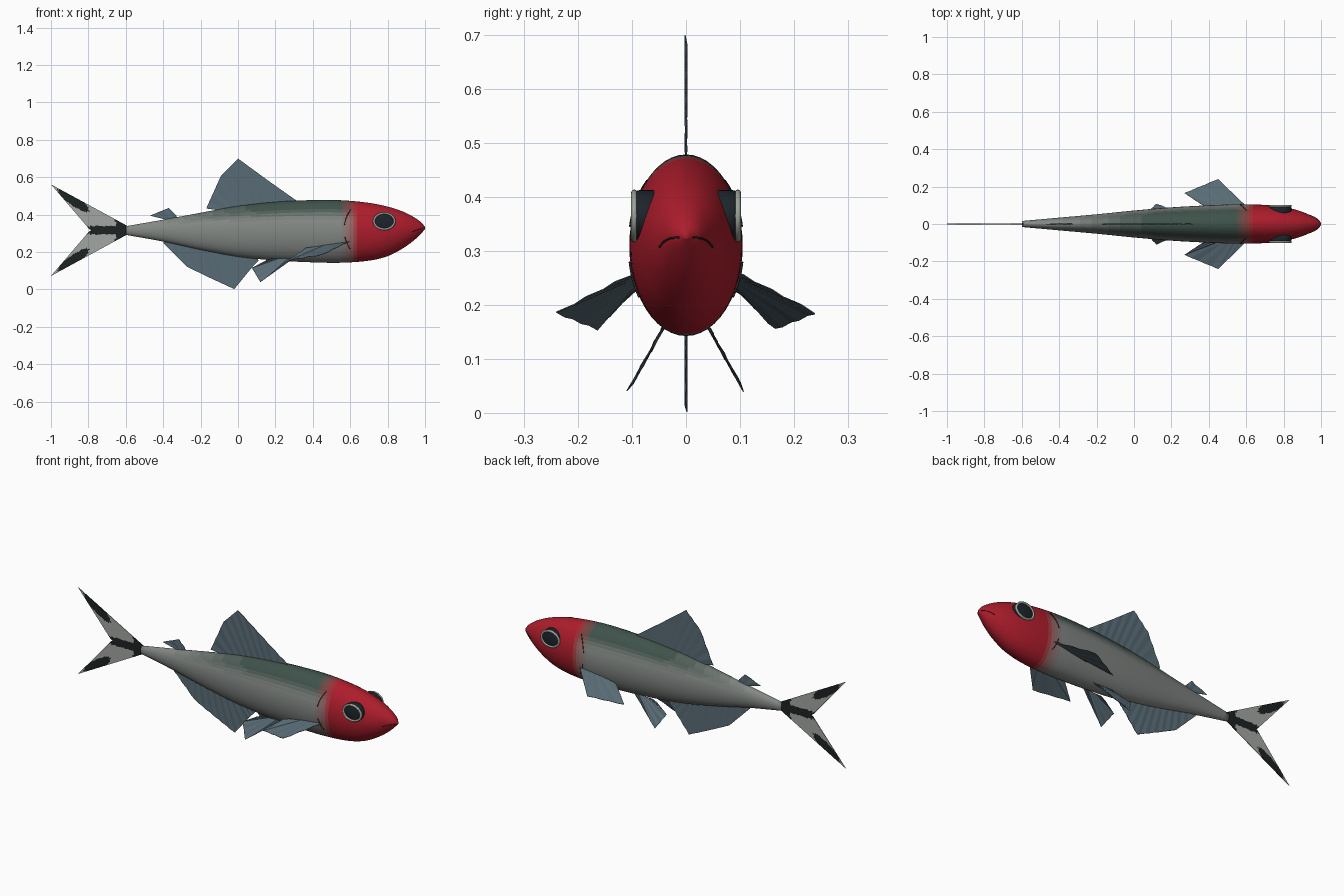
import bpy, bmesh, math
from mathutils import Vector

if "Cube" in bpy.data.objects:
    bpy.data.objects.remove(bpy.data.objects["Cube"])

MATS = {}


def mat(name, col):
    if name not in MATS:
        m = bpy.data.materials.new(name)
        m.diffuse_color = (*col, 1)
        m.use_nodes = True
        m.node_tree.nodes["Principled BSDF"].inputs["Base Color"].default_value = m.diffuse_color
        MATS[name] = m
    return MATS[name]


def mesh_obj(name, verts, faces, mats=(), idx=None, smooth=False):
    me = bpy.data.meshes.new(name)
    me.from_pydata(verts, [], faces)
    for m in mats:
        me.materials.append(m)
    for i, p in enumerate(me.polygons):
        if idx:
            p.material_index = idx[i]
        p.use_smooth = smooth
    bm = bmesh.new()
    bm.from_mesh(me)
    bmesh.ops.recalc_face_normals(bm, faces=bm.faces)
    bm.to_mesh(me)
    bm.free()
    ob = bpy.data.objects.new(name, me)
    bpy.context.collection.objects.link(ob)
    return ob


def step(a, b, x):
    t = min(1, max(0, (x - a) / (b - a)))
    return t * t * (3 - 2 * t)


# Body outline: x, top z, bottom z, half width
PROFILE = [(-0.60, .338, .292, .016), (-0.40, .373, .256, .034), (-0.20, .410, .212, .052),
           (0.0, .446, .175, .072), (0.2, .468, .155, .089), (0.4, .478, .145, .100),
           (0.55, .477, .143, .105), (0.7, .463, .154, .102), (0.8, .443, .178, .091),
           (0.88, .417, .219, .072), (0.94, .387, .262, .048), (0.98, .358, .300, .027),
           (1.0, .334, .322, .006)]


def section(x):
    """Smoothly interpolated top, bottom and half width at x."""
    n = len(PROFILE)
    i = max(k for k in range(n - 1) if PROFILE[k][0] <= x + 1e-9)
    a, b = PROFILE[i], PROFILE[i + 1]
    h = b[0] - a[0]
    t = min(1, (x - a[0]) / h)

    def slope(k, c):
        lo, hi = PROFILE[max(0, k - 1)], PROFILE[min(n - 1, k + 1)]
        return (hi[c] - lo[c]) / (hi[0] - lo[0])
    return [(2*t**3 - 3*t*t + 1) * a[c] + (t**3 - 2*t*t + t) * h * slope(i, c)
            + (3*t*t - 2*t**3) * b[c] + (t**3 - t*t) * h * slope(i + 1, c) for c in (1, 2, 3)]


def skin(x, z, s, lift=0.0):
    """Point on the body side at x, z."""
    top, bot, w = section(x)
    q = (z - (top + bot) / 2) / ((top - bot) / 2)
    return Vector((x, s * (w * math.sqrt(max(0, 1 - q * q)) + lift), z))


# Body with green back and red head blended in steps
GREY, BACK, RED = Vector((.23, .25, .235)), Vector((.05, .085, .07)), Vector((.42, .012, .025))
ROWS, RING, LEV = 80, 48, 6
verts, faces, idx, mats = [], [], [], []
for i in range(ROWS + 1):
    x = -0.6 + 1.6 * math.sin(i / ROWS * math.pi / 2)
    top, bot, w = section(x)
    for j in range(RING):
        a = 2 * math.pi * j / RING
        verts.append((x, w * math.cos(a), (top + bot) / 2 + (top - bot) / 2 * math.sin(a)))
for i in range(ROWS):
    for j in range(RING):
        k = (j + 1) % RING
        faces.append((i*RING + j, i*RING + k, (i+1)*RING + k, (i+1)*RING + j))
        x = (verts[i*RING][0] + verts[(i+1)*RING][0]) / 2
        up = math.sin(2 * math.pi * (j + .5) / RING)
        r = round(step(.54, .66, x) * LEV)
        g = round(step(.35, .8, up) * step(-.5, .15, x) * LEV)
        col = GREY.lerp(BACK, g / LEV).lerp(RED, r / LEV)
        m = mat("skin_red" if r == LEV else f"skin_{r}_{g}", RED if r == LEV else col)
        if m not in mats:
            mats.append(m)
        idx.append(mats.index(m))
for row in (0, ROWS):
    faces.append(tuple(range(row * RING, row * RING + RING)))
    idx.append(0 if row == 0 else mats.index(MATS["skin_red"]))
mesh_obj("body", verts, faces, mats, idx, True)

FIN = mat("fin", (.10, .15, .18))


def fin(name, base, edge, k=5):
    """Pleated fan between a straight base and an outer edge polyline."""
    base, edge = [Vector(p) for p in base], [Vector(p) for p in edge]
    pts = [edge[i].lerp(edge[i+1], j / k) for i in range(len(edge) - 1) for j in range(k)] + [edge[-1]]
    n = len(pts) - 1
    nor = (pts[n // 2] - base[0]).cross(base[1] - base[0]).normalized()
    verts = []
    for i, p in enumerate(pts):
        ripple = nor * .0018 * (-1) ** i
        verts += [base[0].lerp(base[1], i / n), p + ripple]
    ob = mesh_obj(name, verts, [(2*i, 2*i+1, 2*i+3, 2*i+2) for i in range(n)], [FIN])
    s = ob.modifiers.new("thickness", 'SOLIDIFY')
    s.thickness, s.offset = .002, 0


# Fins on the centre line
fin("dorsal_fin", [(.30, 0, .46), (-.08, 0, .42)],
    [(.32, 0, .47), (.16, 0, .583), (0, 0, .70), (-.09, 0, .61), (-.17, 0, .433)])
fin("anal_fin", [(.10, 0, .17), (-.38, 0, .265)],
    [(.11, 0, .155), (.07, 0, .112), (-.02, 0, .002), (-.15, 0, .062), (-.27, 0, .12), (-.40, 0, .25)])
fin("adipose_fin", [(-.33, 0, .38), (-.37, 0, .37)],
    [(-.33, 0, .395), (-.37, 0, .436), (-.47, 0, .395)], 3)

# Tail: two forked lobes with dark markings
LIGHT, DARK = mat("tail_light", (.36, .38, .36)), mat("tail_dark", (.012, .016, .016))
N, M = 36, 16
for s, name in ((1, "tail_upper_lobe"), (-1, "tail_lower_lobe")):
    verts, faces, idx = [], [], []
    for i in range(N + 1):
        u = i / N
        out = Vector((-.59 - .41 * u, 0, .022 + .223 * u))
        if u < .4:
            inn = Vector((-.59 - .20 * u / .4, 0, 0))
        else:
            inn = Vector((-.79, 0, 0)).lerp(Vector((-1, 0, .245)), (u - .4) / .6)
        for j in range(M + 1):
            p = out.lerp(inn, j / M)
            verts.append((p.x, 0, .317 + s * p.z))
    for i in range(N):
        for j in range(M):
            f = (i*(M+1) + j, i*(M+1) + j + 1, (i+1)*(M+1) + j + 1, (i+1)*(M+1) + j)
            faces.append(f)
            c = sum((Vector(verts[q]) for q in f), Vector()) / 4
            x, z = c.x, abs(c.z - .317)
            along = (-.88 - x) * .82 + (z - .160) * .57
            across = (-.88 - x) * -.57 + (z - .160) * .82
            dark = x > -.655 or z < .022 or (along / .10) ** 2 + (across / .026) ** 2 < 1
            idx.append(1 if dark else 0)
    ob = mesh_obj(name, verts, faces, [LIGHT, DARK], idx)
    sol = ob.modifiers.new("thickness", 'SOLIDIFY')
    sol.thickness, sol.offset = .003, 0


def line(name, pts, r=.002, cyclic=False, m=DARK):
    cu = bpy.data.curves.new(name, 'CURVE')
    cu.dimensions, cu.bevel_depth, cu.bevel_resolution = '3D', r, 2
    sp = cu.splines.new('POLY')
    sp.points.add(len(pts) - 1)
    sp.use_cyclic_u = cyclic
    for q, p in zip(sp.points, pts):
        q.co = (*p, 1)
    cu.materials.append(m)
    bpy.context.collection.objects.link(bpy.data.objects.new(name, cu))


EYE, RIM = mat("eye", (.012, .018, .024)), mat("eye_rim", (.34, .37, .32))

for s, side in ((1, "left"), (-1, "right")):
    # Paired fins
    fin(side + "_pectoral_fin", [(.60, s*.095, .258), (.39, s*.092, .225)],
        [(.59, s*.105, .255), (.45, s*.24, .185), (.27, s*.165, .155), (.36, s*.105, .22)])
    fin(side + "_pelvic_fin", [(.30, s*.035, .165), (.18, s*.04, .165)],
        [(.28, s*.045, .155), (.12, s*.108, .04), (.075, s*.065, .115), (.15, s*.045, .155)])

    # Eye: rounded oval drum, dark face and pale rim
    rings = [(.04, 1.0), (.086, 1.0), (.094, .95), (.096, .82), (.099, .5), (.100, .05)]
    verts, faces, K = [], [], 32
    for y, r in rings:
        for j in range(K):
            a = 2 * math.pi * j / K
            verts.append((.782 + .060 * r * math.cos(a), s * y, .365 + .048 * r * math.sin(a)))
    for i in range(len(rings) - 1):
        for j in range(K):
            k = (j + 1) % K
            faces.append((i*K + j, i*K + k, (i+1)*K + k, (i+1)*K + j))
    faces += [tuple(range(K)), tuple(range(len(verts) - K, len(verts)))]
    mesh_obj(side + "_eye", verts, faces, [EYE], None, True)
    line(side + "_eye_rim", [(.782 + .055 * math.cos(2*math.pi*j/K), s * .096,
                              .365 + .043 * math.sin(2*math.pi*j/K)) for j in range(K)], .006, True, RIM)

    # Gill cover edge in two arcs, and half of the mouth crease
    for part, z0, z1 in (("upper", .345, .43), ("lower", .215, .28)):
        pts = []
        for t in range(9):
            z = z0 + (z1 - z0) * t / 8
            pts.append(skin(.567 + 3.0 * (z - .32) ** 2, z, s, .001))
        line(f"{side}_gill_{part}", pts)
    line(side + "_mouth", [skin(.995 - .06 * t / 8, .325 - .018 * (t / 8) ** 2, s, .0005)
                           for t in range(9)], .0018)
